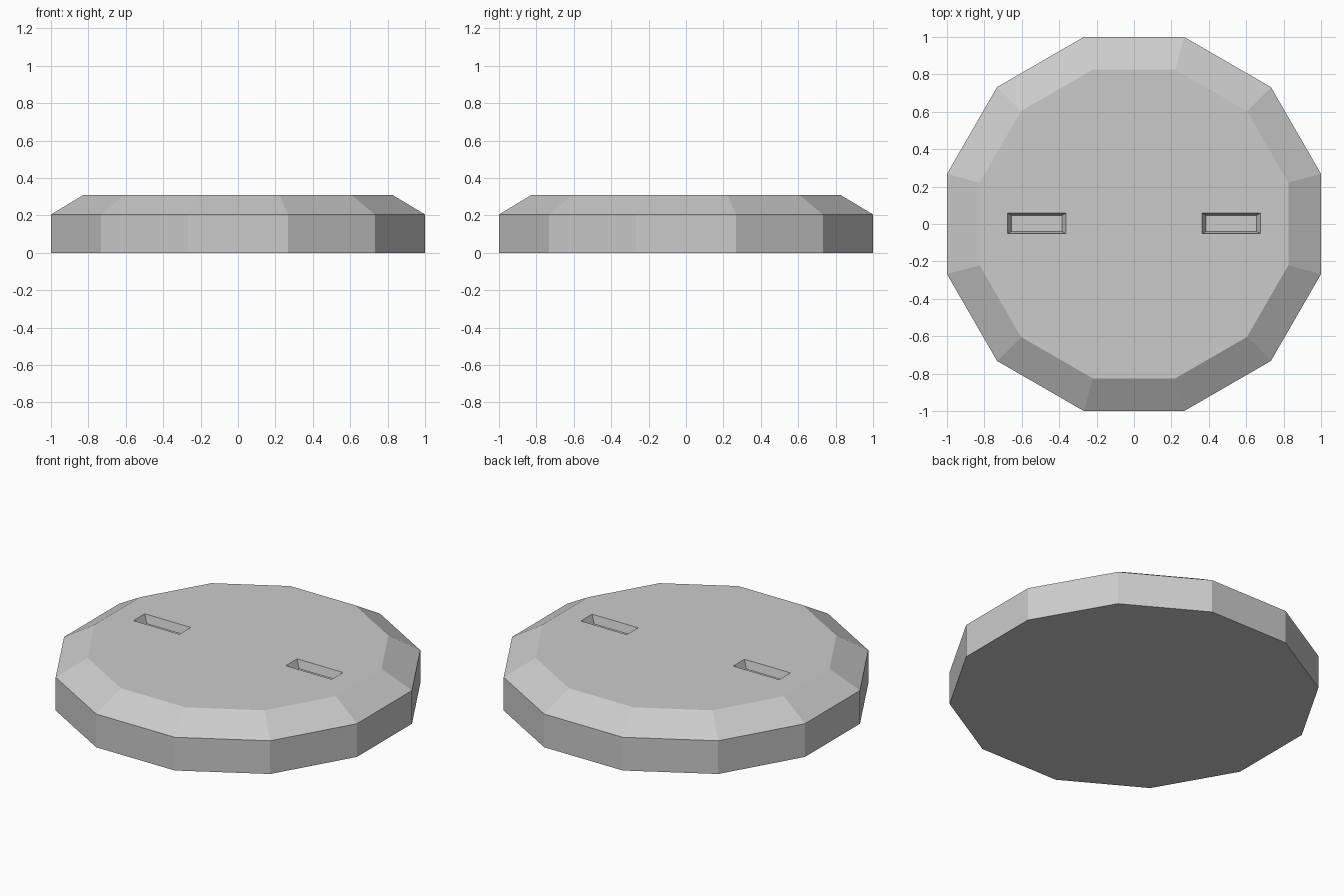
import bpy, bmesh, math

if "Cube" in bpy.data.objects:
    bpy.data.objects.remove(bpy.data.objects["Cube"])

APOTHEM_TO_RADIUS = 1 / math.cos(math.radians(15))


def loft(name, rings):
    """Solid skinned through closed rings listed bottom to top."""
    bm = bmesh.new()
    loops = [[bm.verts.new(p) for p in ring] for ring in rings]
    n = len(loops[0])
    for low, high in zip(loops, loops[1:]):
        for i in range(n):
            j = (i + 1) % n
            bm.faces.new((low[i], low[j], high[j], high[i]))
    bm.faces.new(loops[0][::-1])
    bm.faces.new(loops[-1])
    mesh = bpy.data.meshes.new(name)
    bm.to_mesh(mesh)
    bm.free()
    obj = bpy.data.objects.new(name, mesh)
    bpy.context.collection.objects.link(obj)
    return obj


def dodecagon(apothem, z):
    r = apothem * APOTHEM_TO_RADIUS
    angles = [math.radians(15 + 30 * i) for i in range(12)]
    return [(r * math.cos(a), r * math.sin(a), z) for a in angles]


def rectangle(cx, cy, hx, hy, z):
    return [(cx - hx, cy - hy, z), (cx + hx, cy - hy, z),
            (cx + hx, cy + hy, z), (cx - hx, cy + hy, z)]


# Twelve-sided disc with a sloped upper rim
TOP = 0.31
disc = loft("lid_disc", [dodecagon(1, 0), dodecagon(1, 0.205), dodecagon(0.825, TOP)])

# Two shallow tapered lifting slots
for side, cx in (("left", -0.52), ("right", 0.52)):
    cutter = loft(side + "_slot_cutter", [
        rectangle(cx, 0.003, 0.135, 0.043, TOP - 0.05),
        rectangle(cx, 0.003, 0.157, 0.055, TOP),
        rectangle(cx, 0.003, 0.157, 0.055, TOP + 0.05)])
    cutter.hide_render = True
    cutter.hide_viewport = True
    cut = disc.modifiers.new(side + "_slot", 'BOOLEAN')
    cut.operation = 'DIFFERENCE'
    cut.solver = 'EXACT'
    cut.object = cutter
